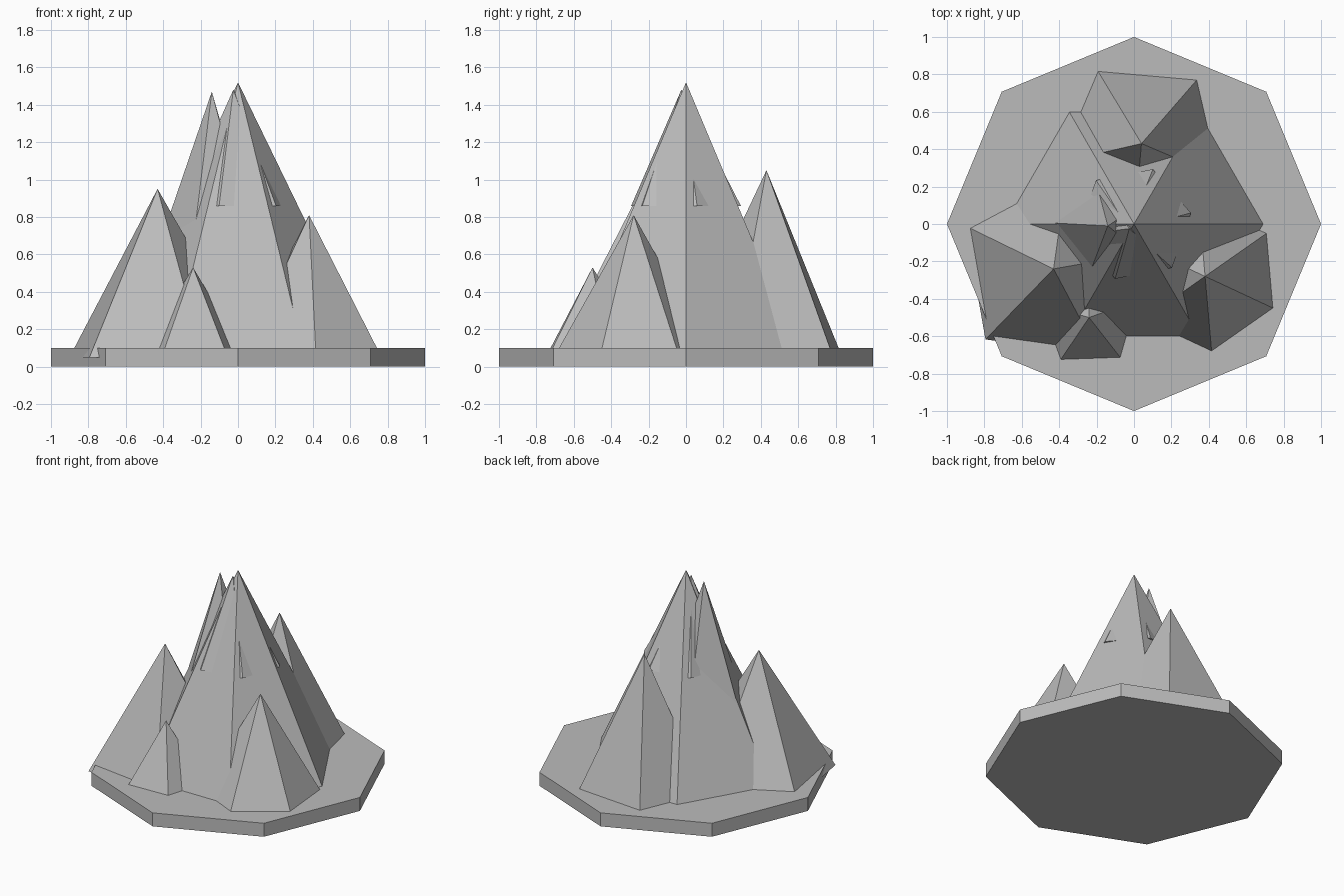
import bpy, bmesh
from math import radians, cos, sin

cube = bpy.data.objects.get("Cube")
if cube:
    bpy.data.objects.remove(cube, do_unlink=True)

# One stone colour for everything
stone = bpy.data.materials.new("grey_stone")
stone.use_nodes = True
GREY = (0.5, 0.5, 0.5, 1)
stone.diffuse_color = GREY
stone.node_tree.nodes["Principled BSDF"].inputs["Base Color"].default_value = GREY

BASE_TOP = 0.1
ROOT = 0.05  # peaks are sunk this far into the base


def finish(name, bm):
    bmesh.ops.recalc_face_normals(bm, faces=bm.faces)
    mesh = bpy.data.meshes.new(name)
    bm.to_mesh(mesh)
    bm.free()
    mesh.materials.append(stone)
    obj = bpy.data.objects.new(name, mesh)
    bpy.context.collection.objects.link(obj)
    return obj


def ring(bm, centre, radius, sides, turn, z):
    angles = [radians(turn + 360 * i / sides) for i in range(sides)]
    return [bm.verts.new((centre[0] + radius * cos(a), centre[1] + radius * sin(a), z))
            for a in angles]


def peak(name, apex, radius, sides, turn, foot=ROOT, level=BASE_TOP, centre=None):
    """Pyramid whose corners have the given radius at the given level."""
    bm = bmesh.new()
    radius *= (apex[2] - foot) / (apex[2] - level)
    bottom = ring(bm, centre or apex, radius, sides, turn, foot)
    tip = bm.verts.new(apex)
    bm.faces.new(bottom)
    for a, b in zip(bottom, bottom[1:] + bottom[:1]):
        bm.faces.new((a, b, tip))
    return finish(name, bm)


# Octagonal base slab
bm = bmesh.new()
low = ring(bm, (0, 0), 1, 8, 0, 0)
slab = bm.faces.new(low)
top = bmesh.ops.extrude_face_region(bm, geom=[slab])
bmesh.ops.translate(bm, vec=(0, 0, BASE_TOP),
                    verts=[v for v in top["geom"] if isinstance(v, bmesh.types.BMVert)])
if not any(len(f.verts) == 8 and f.calc_center_median().z < 0.01 for f in bm.faces):
    bm.faces.new([v for v in low])
finish("base_slab", bm)

# Main summit and the thin cap that breaks through its faces
peak("main_peak", (0, 0, 1.52), 0.69, 6, 0)
peak("summit_cap", (-0.025, -0.025, 1.48), 0.31, 6, 11, foot=0.86, level=0.86, centre=(0, 0))

# Surrounding peaks
peak("shoulder_peak", (-0.14, -0.01, 1.47), 0.47, 5, 105)
peak("right_peak", (-0.43, -0.24, 0.95), 0.495, 5, 154)
peak("front_peak", (-0.24, -0.50, 0.53), 0.27, 5, 20)
peak("left_peak", (0.38, -0.28, 0.81), 0.40, 6, 35)
peak("back_peak", (0.04, 0.43, 1.05), 0.45, 5, 49)
